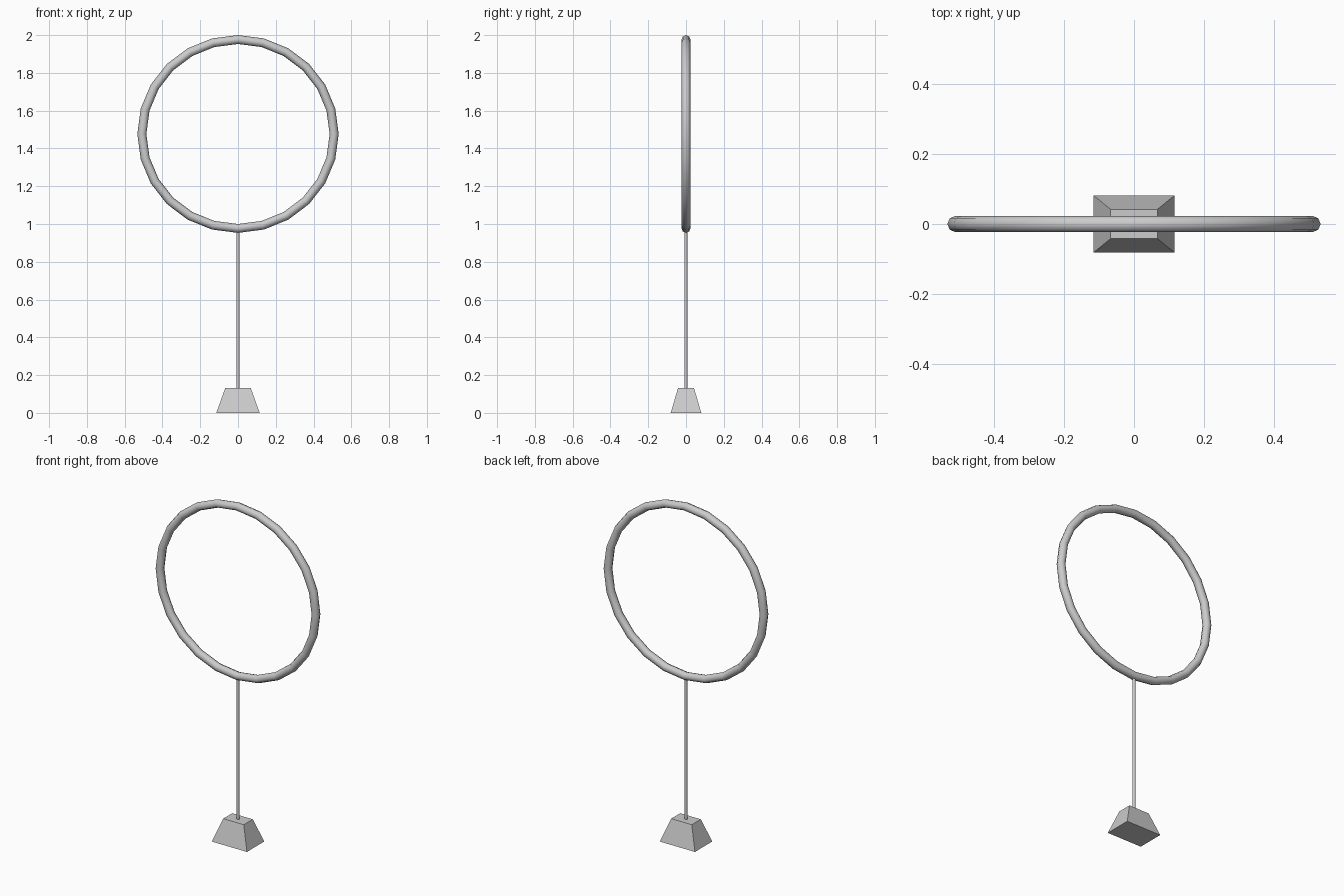
import bpy, bmesh
from math import radians

if "Cube" in bpy.data.objects:
    bpy.data.objects.remove(bpy.data.objects["Cube"])

def frustum(name, bottom, top, height):
    """Rectangular block tapering from bottom half-sizes to top half-sizes."""
    bm = bmesh.new()
    rings = []
    for (hx, hy), z in ((bottom, 0), (top, height)):
        rings.append([bm.verts.new((sx * hx, sy * hy, z))
                      for sx, sy in ((-1, -1), (1, -1), (1, 1), (-1, 1))])
    lo, hi = rings
    bm.faces.new(lo[::-1])
    bm.faces.new(hi)
    for i in range(4):
        j = (i + 1) % 4
        bm.faces.new((lo[i], lo[j], hi[j], hi[i]))
    mesh = bpy.data.meshes.new(name)
    bm.to_mesh(mesh)
    bm.free()
    obj = bpy.data.objects.new(name, mesh)
    bpy.context.collection.objects.link(obj)
    return obj

# Weighted base
frustum("base", (0.115, 0.081), (0.067, 0.042), 0.133)

# Thin pole, ending inside the ring tube
z0, z1 = 0.12, 0.97
bpy.ops.mesh.primitive_cylinder_add(vertices=8, radius=0.008, depth=z1 - z0,
                                    location=(0, 0, (z0 + z1) / 2))
pole = bpy.context.object
pole.name = "pole"
bpy.ops.object.shade_smooth_by_angle(angle=radians(50))

# Upright hoop, slightly wider than tall
bpy.ops.mesh.primitive_torus_add(major_segments=24, minor_segments=8,
                                 major_radius=0.5, minor_radius=0.0235,
                                 location=(0, 0, 1.4765),
                                 rotation=(radians(90), 0, 0))
hoop = bpy.context.object
hoop.name = "hoop"
hoop.scale = (1.018, 1, 1)
bpy.ops.object.shade_smooth()
